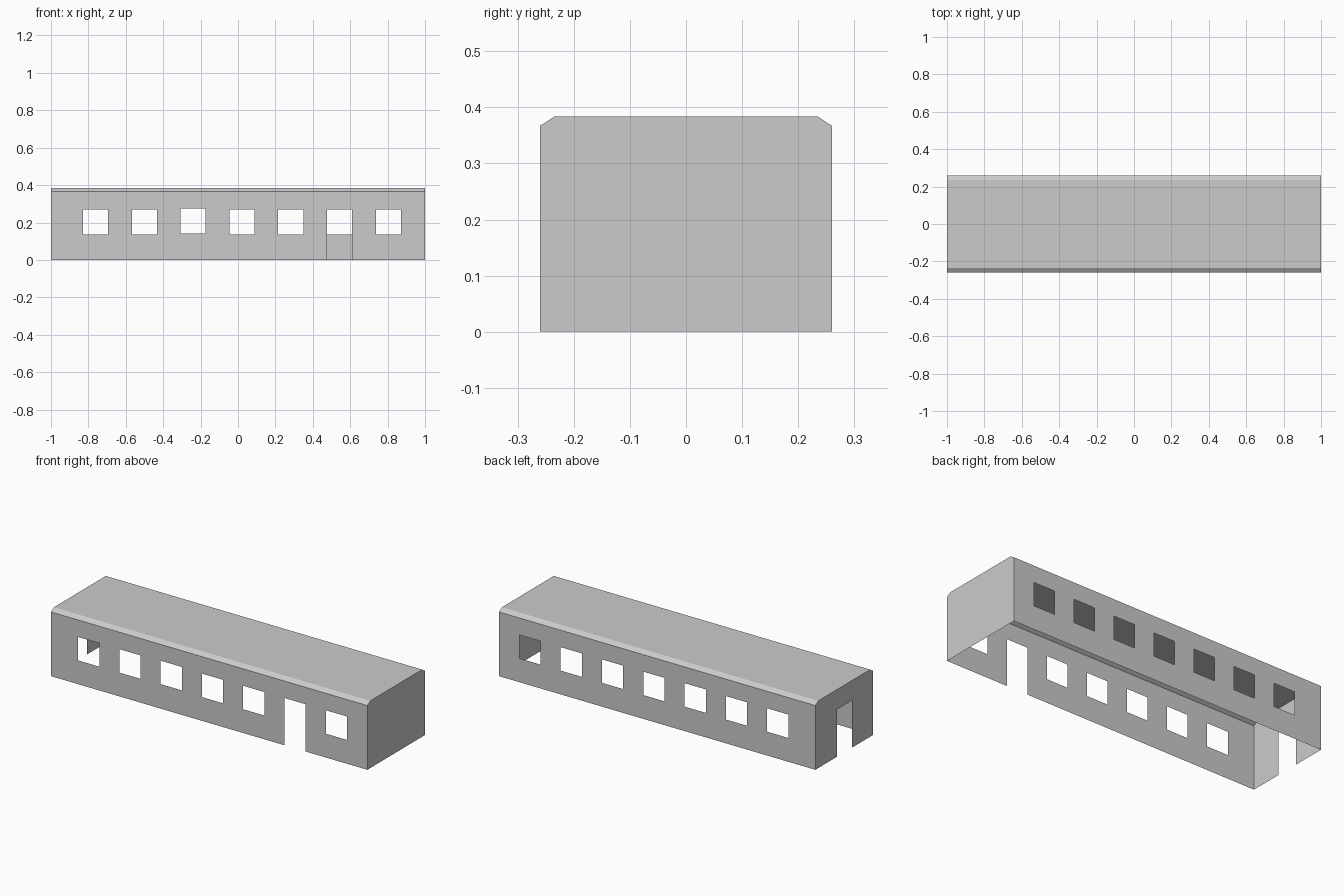
import bpy, bmesh
from mathutils import Vector

cube = bpy.data.objects.get("Cube")
if cube:
    bpy.data.objects.remove(cube, do_unlink=True)

# Main dimensions of the open-bottomed carriage shell
HALF_L, HALF_W, EAVE = 1.0, 0.26, 0.367
ROOF_W, TOP = 0.234, 0.384
WIN_W, WIN_LOW, WIN_HIGH = 0.134, 0.136, 0.27
CENTRES = [-0.762 + 0.261 * i for i in range(7)]

grey = bpy.data.materials.new("light_grey")
grey.use_nodes = True
colour = (0.6, 0.6, 0.6, 1)
grey.diffuse_color = colour
grey.node_tree.nodes["Principled BSDF"].inputs["Base Color"].default_value = colour


def make_part(name, polygons, outward):
    """Thin sheet from polygons, every face turned to the outward side."""
    bm = bmesh.new()
    for points in polygons:
        bm.faces.new([bm.verts.new(p) for p in points])
    bmesh.ops.remove_doubles(bm, verts=bm.verts, dist=0.0001)
    bm.normal_update()
    for face in bm.faces:
        if face.normal.dot(Vector(outward)) < 0:
            face.normal_flip()
    mesh = bpy.data.meshes.new(name)
    bm.to_mesh(mesh)
    bm.free()
    mesh.materials.append(grey)
    obj = bpy.data.objects.new(name, mesh)
    bpy.context.collection.objects.link(obj)


def pierced_panel(half, holes, place):
    """Quads of a rectangular wall, leaving out the (u0, u1, z0, z1) holes."""
    us = sorted({-half, half} | {u for h in holes for u in h[:2]})
    zs = sorted({0, EAVE} | {z for h in holes for z in h[2:]})
    quads = []
    for u0, u1 in zip(us, us[1:]):
        for z0, z1 in zip(zs, zs[1:]):
            u, z = (u0 + u1) / 2, (z0 + z1) / 2
            if not any(a < u < b and c < z < d for a, b, c, d in holes):
                quads.append([place(u0, z0), place(u1, z0), place(u1, z1), place(u0, z1)])
    return quads


def side_holes(door_index=None):
    holes = []
    for i, c in enumerate(CENTRES):
        lift = 0.004 if i == 2 else 0
        low = 0 if i == door_index else WIN_LOW + lift
        holes.append((c - WIN_W / 2, c + WIN_W / 2, low, WIN_HIGH + lift))
    return holes


# Long walls: the front one has a doorway under its sixth opening
for name, side, door in (("front_wall", -1, 5), ("back_wall", 1, None)):
    panel = pierced_panel(HALF_L, side_holes(door), lambda u, z: (u, side * HALF_W, z))
    make_part(name, panel, (0, side, 0))

# End walls: solid on the left, central doorway on the right
for name, side, holes in (("left_end_wall", 1, []),
                          ("right_end_wall", -1, [(-0.069, 0.067, 0, WIN_HIGH)])):
    x = side * HALF_L
    panel = pierced_panel(HALF_W, holes, lambda u, z: (x, u, z))
    panel.append([(x, -HALF_W, EAVE), (x, HALF_W, EAVE), (x, ROOF_W, TOP), (x, -ROOF_W, TOP)])
    make_part(name, panel, (side, 0, 0))

# Roof with bevelled eaves
profile = [(-HALF_W, EAVE), (-ROOF_W, TOP), (ROOF_W, TOP), (HALF_W, EAVE)]
strips = [[(-HALF_L, *a), (HALF_L, *a), (HALF_L, *b), (-HALF_L, *b)]
          for a, b in zip(profile, profile[1:])]
make_part("roof", strips, (0, 0, 1))
